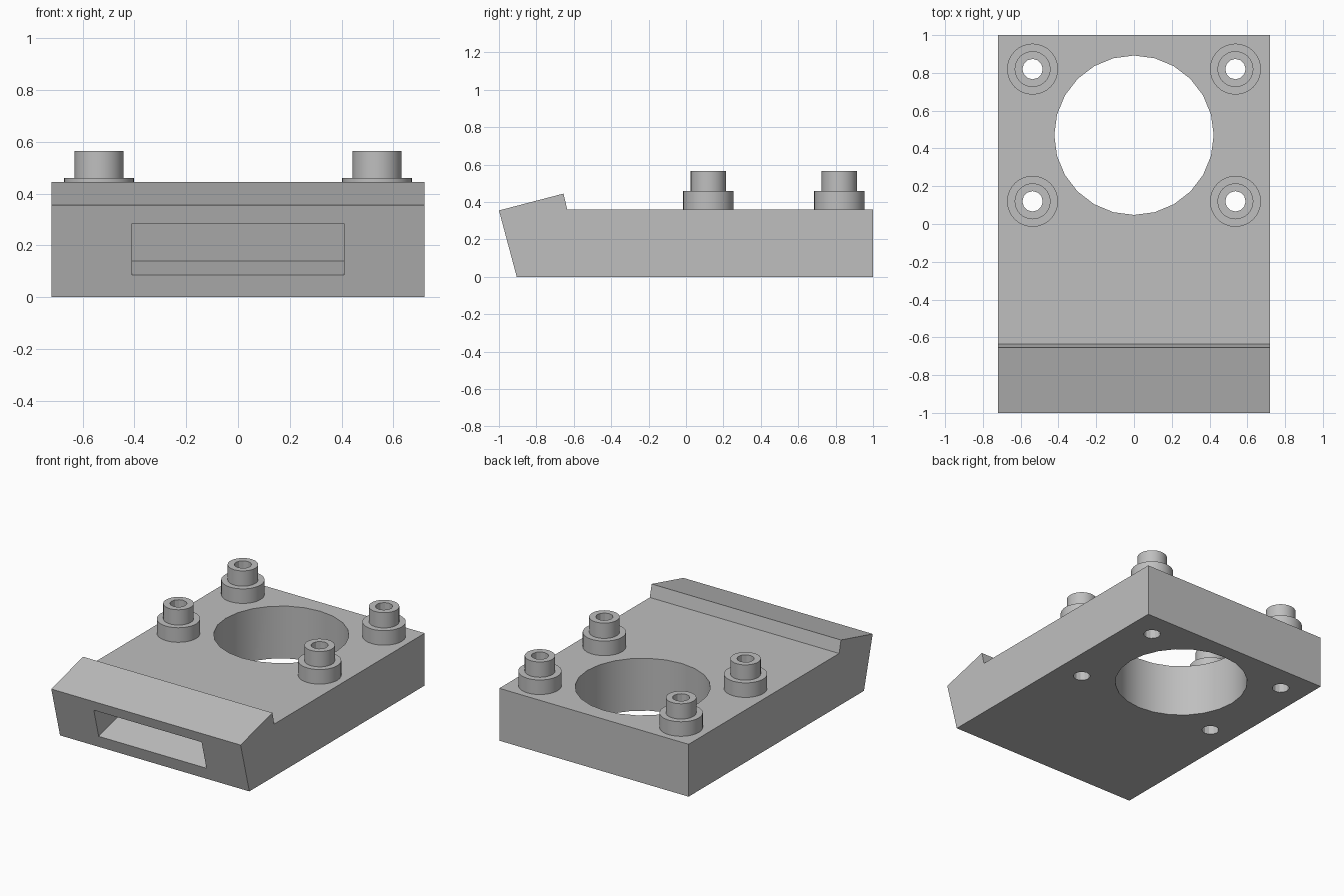
import bpy
import bmesh
import math
from mathutils import Matrix, Vector

cube = bpy.data.objects.get("Cube")
if cube:
    bpy.data.objects.remove(cube, do_unlink=True)

grey = bpy.data.materials.new("plain grey")
grey.use_nodes = True
colour = (0.52, 0.52, 0.52, 1)
grey.diffuse_color = colour
grey.node_tree.nodes["Principled BSDF"].inputs["Base Color"].default_value = colour


def add_object(name, bm):
    bmesh.ops.recalc_face_normals(bm, faces=bm.faces)
    mesh = bpy.data.meshes.new(name)
    bm.to_mesh(mesh)
    bm.free()
    mesh.materials.append(grey)
    obj = bpy.data.objects.new(name, mesh)
    bpy.context.collection.objects.link(obj)
    return obj


def prism(name, profile, half_width):
    """Extrude a side profile of (y, z) points across x."""
    bm = bmesh.new()
    face = bm.faces.new([bm.verts.new((-half_width, y, z)) for y, z in profile])
    new = bmesh.ops.extrude_face_region(bm, geom=[face])["geom"]
    verts = [v for v in new if isinstance(v, bmesh.types.BMVert)]
    bmesh.ops.translate(bm, verts=verts, vec=(2 * half_width, 0, 0))
    return add_object(name, bm)


def drill(name, x, y, radius, sides):
    """Upright cylinder used as a cutter."""
    bm = bmesh.new()
    bmesh.ops.create_cone(bm, cap_ends=True, segments=sides, radius1=radius,
                          radius2=radius, depth=2,
                          matrix=Matrix.Translation((x, y, 0.3)))
    obj = add_object(name, bm)
    obj.hide_render = True
    return obj


def lathe(name, x, y, profile, sides):
    """Spin a profile of (radius, z) points around an upright axis."""
    bm = bmesh.new()
    verts = [bm.verts.new((x + r, y, z)) for r, z in profile]
    edges = [bm.edges.new(pair) for pair in zip(verts, verts[1:])]
    bmesh.ops.spin(bm, geom=verts + edges, cent=(x, y, 0), axis=(0, 0, 1),
                   angle=math.tau, steps=sides)
    bmesh.ops.remove_doubles(bm, verts=bm.verts, dist=0.0005)
    return add_object(name, bm)


def activate(obj):
    bpy.ops.object.select_all(action='DESELECT')
    obj.select_set(True)
    bpy.context.view_layer.objects.active = obj


def cut(obj, cutter):
    activate(obj)
    mod = obj.modifiers.new("cut", 'BOOLEAN')
    mod.operation = 'DIFFERENCE'
    mod.solver = 'EXACT'
    mod.object = cutter
    bpy.ops.object.modifier_apply(modifier=mod.name)


def smooth(obj):
    activate(obj)
    bpy.ops.object.shade_smooth_by_angle(angle=math.radians(29))


# Base block with leaning front and raised lip
foot, brow = Vector((-0.905, 0)), Vector((-1, 0.355))
base = prism("base_block", [foot, (1, 0), (1, 0.36), (-0.635, 0.36),
                            (-0.655, 0.445), brow], 0.72)

# Slot sunk at right angles to the leaning front face
up = (brow - foot).normalized()
inward = Vector((up.y, -up.x))
low, high = foot + up * 0.088, foot + up * 0.295
slot = prism("slot_cutter", [low - inward * 0.1, low + inward * 0.21,
                             high + inward * 0.21, high - inward * 0.1], 0.41)
slot.hide_render = True
bore = drill("bore_cutter", 0, 0.47, 0.422, 24)
cutters = [slot, bore]
for cutter in cutters:
    cut(base, cutter)

# Four stepped bosses, drilled right through the block
step_profile = [(0, 0.36), (0.135, 0.36), (0.135, 0.46),
                (0.095, 0.46), (0.095, 0.565), (0, 0.565)]
for side, x in (("right", -0.537), ("left", 0.537)):
    for end, y in (("front", 0.12), ("back", 0.82)):
        boss = lathe(f"{end}_{side}_boss", x, y, step_profile, 32)
        hole = drill("hole_cutter", x, y, 0.054, 12)
        cut(boss, hole)
        cut(base, hole)
        smooth(boss)
        cutters.append(hole)
smooth(base)

for cutter in cutters:
    bpy.data.objects.remove(cutter, do_unlink=True)
